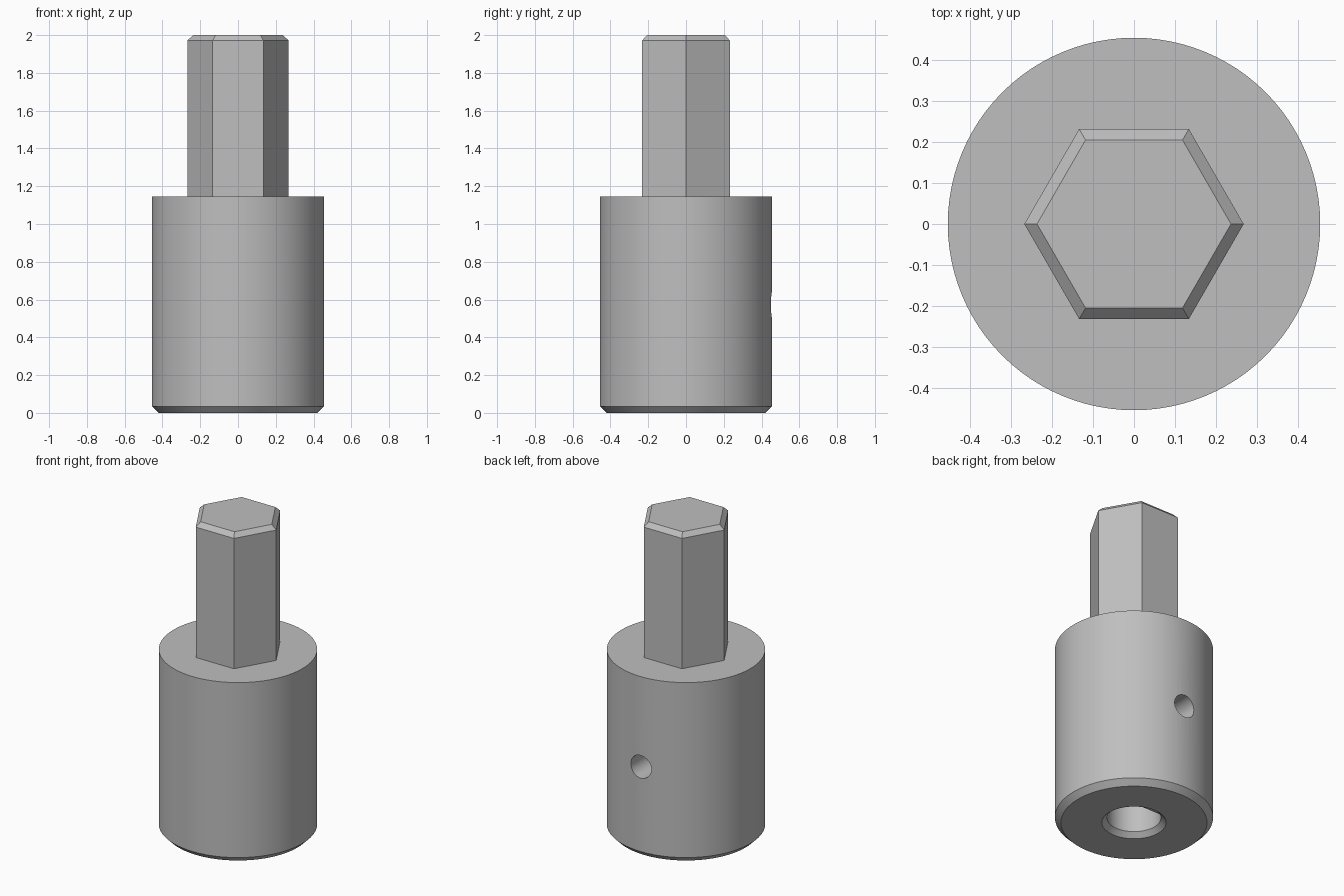
import bpy, bmesh, math

cube = bpy.data.objects.get("Cube")
if cube:
    bpy.data.objects.remove(cube, do_unlink=True)

steel = bpy.data.materials.new("grey_steel")
steel.use_nodes = True
grey = (0.52, 0.52, 0.52, 1)
steel.diffuse_color = grey
steel.node_tree.nodes["Principled BSDF"].inputs["Base Color"].default_value = grey


def ring(radius, sides):
    return [(radius * math.cos(math.tau * i / sides),
             radius * math.sin(math.tau * i / sides)) for i in range(sides)]


def loft(name, sections):
    """Closed solid through (outline, z) sections with equal point counts."""
    bm = bmesh.new()
    loops = [[bm.verts.new((x, y, z)) for x, y in outline] for outline, z in sections]
    n = len(loops[0])
    for low, high in zip(loops, loops[1:]):
        for i in range(n):
            j = (i + 1) % n
            bm.faces.new((low[i], low[j], high[j], high[i]))
    bm.faces.new(loops[0][::-1])
    bm.faces.new(loops[-1])
    mesh = bpy.data.meshes.new(name)
    bm.to_mesh(mesh)
    bm.free()
    mesh.materials.append(steel)
    obj = bpy.data.objects.new(name, mesh)
    bpy.context.collection.objects.link(obj)
    return obj


def activate(obj):
    bpy.ops.object.select_all(action='DESELECT')
    obj.select_set(True)
    bpy.context.view_layer.objects.active = obj


def cut(target, cutter):
    cutter.hide_render = True
    mod = target.modifiers.new("cut", 'BOOLEAN')
    mod.operation = 'DIFFERENCE'
    mod.solver = 'EXACT'
    mod.object = cutter
    activate(target)
    bpy.ops.object.modifier_apply(modifier=mod.name)
    bpy.data.objects.remove(cutter, do_unlink=True)


# Cylindrical body with a chamfered lower rim
R, H, SIDES = 0.455, 1.145, 96
body = loft("body", [(ring(R - 0.035, SIDES), 0), (ring(R, SIDES), 0.035),
                     (ring(R, SIDES), H)])

# Shaft bore with a flat towards the back, and its countersink
bore_r, flat_y = 0.155, 0.132
d_outline = [(x, y) for x, y in ring(bore_r, 64) if y < flat_y]
cut(body, loft("bore_cutter", [(d_outline, -0.05), (d_outline, 0.86)]))
cut(body, loft("countersink_cutter", [(ring(bore_r + 0.04, 64), -0.01),
                                      (ring(bore_r, 64), 0.03)]))

# Set screw hole running from the back into the bore
screw = loft("screw_hole_cutter", [(ring(0.072, 40), 0), (ring(0.072, 40), 0.6)])
screw.rotation_euler.x = -math.pi / 2
screw.location.z = H / 2
bpy.context.view_layer.update()
cut(body, screw)
activate(body)
bpy.ops.object.shade_smooth_by_angle(angle=math.radians(30))

# Hexagonal drive shank with a chamfered tip
loft("hex_shank", [(ring(0.268, 6), H - 0.02), (ring(0.268, 6), 1.972),
                   (ring(0.237, 6), 2)])
